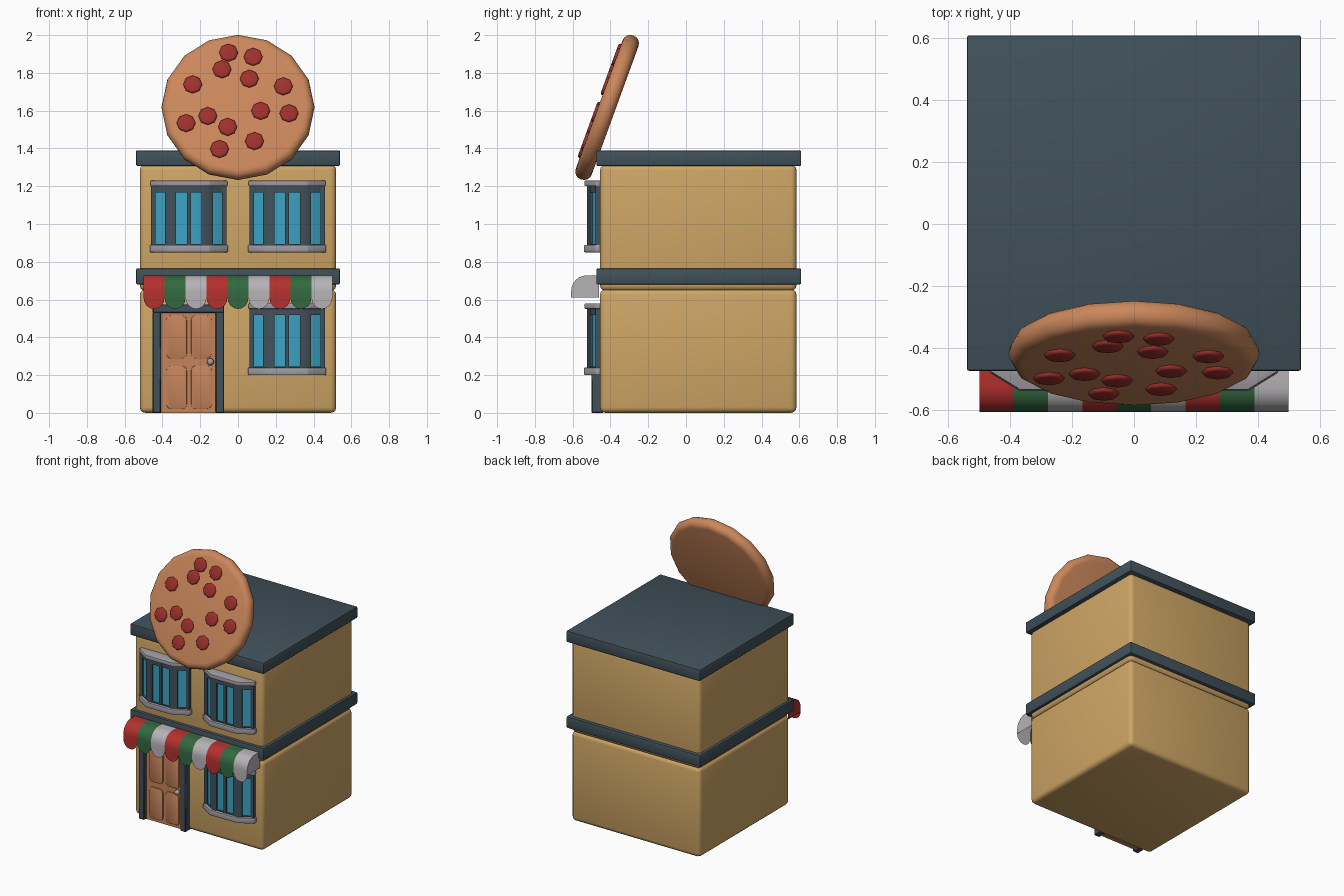
import bpy, bmesh, math
from mathutils import Matrix, Vector

if "Cube" in bpy.data.objects:
    bpy.data.objects.remove(bpy.data.objects["Cube"])


def mat(name, r, g, b):
    m = bpy.data.materials.new(name)
    m.diffuse_color = (r, g, b, 1)
    m.use_nodes = True
    m.node_tree.nodes["Principled BSDF"].inputs["Base Color"].default_value = m.diffuse_color
    return m


TAN = mat("tan wall", .62, .38, .13)
SLATE = mat("slate trim", .052, .082, .102)
CRUST = mat("pizza crust", .60, .245, .105)
PEPPER = mat("pepperoni red", .34, .03, .025)
RED = mat("awning red", .46, .03, .027)
GREEN = mat("awning green", .032, .14, .05)
WHITE = mat("awning white", .47, .45, .47)
STONE = mat("sill grey", .36, .34, .37)
WOOD = mat("door wood", .56, .23, .105)
GLASS = mat("window blue", .045, .37, .56)


def finish(name, bm, *mats, angle=40):
    bmesh.ops.recalc_face_normals(bm, faces=bm.faces[:])
    me = bpy.data.meshes.new(name)
    bm.to_mesh(me)
    bm.free()
    ob = bpy.data.objects.new(name, me)
    bpy.context.collection.objects.link(ob)
    for m in mats:
        me.materials.append(m)
    bpy.ops.object.select_all(action='DESELECT')
    bpy.context.view_layer.objects.active = ob
    ob.select_set(True)
    bpy.ops.object.shade_smooth_by_angle(angle=math.radians(angle))
    return ob


def box(name, m, x0, x1, y0, y1, z0, z1, bevel=0, seg=3):
    bm = bmesh.new()
    bmesh.ops.create_cube(bm, size=1)
    for v in bm.verts:
        v.co = Vector((x0 + (v.co.x + .5) * (x1 - x0), y0 + (v.co.y + .5) * (y1 - y0),
                       z0 + (v.co.z + .5) * (z1 - z0)))
    if bevel:
        bmesh.ops.bevel(bm, geom=bm.edges[:], offset=bevel, segments=seg,
                        profile=.5, affect='EDGES')
    return finish(name, bm, m)


def prism(name, m, pts, offset, bevel=0):
    """Extrude a closed outline of 3D points by an offset vector."""
    bm = bmesh.new()
    f = bm.faces.new([bm.verts.new(p) for p in pts])
    r = bmesh.ops.extrude_face_region(bm, geom=[f], use_keep_orig=True)
    bmesh.ops.translate(bm, vec=offset,
                        verts=[v for v in r['geom'] if isinstance(v, bmesh.types.BMVert)])
    if bevel:
        bmesh.ops.bevel(bm, geom=bm.edges[:], offset=bevel, segments=2,
                        profile=.5, affect='EDGES')
    return finish(name, bm, m)


# Walls, floor band and roof
box("lower_storey", TAN, -.52, .52, -.455, .585, 0, .655, .03)
box("upper_storey", TAN, -.52, .52, -.455, .585, .645, 1.315, .03)
box("floor_band", SLATE, -.54, .54, -.475, .61, .68, .765, .008, 2)
box("roof_slab", SLATE, -.54, .54, -.475, .61, 1.307, 1.39, .008, 2)


# Bay windows
def bay(cx, z, half, flat, edge, front):
    return [(cx - half, -.44, z), (cx - half, edge, z), (cx - flat, front, z),
            (cx + flat, front, z), (cx + half, edge, z), (cx + half, -.44, z)]


def window(tag, cx, z):
    prism("window_glass_" + tag, GLASS, bay(cx, z + .03, .19, .095, -.46, -.511), (0, 0, .30))
    prism("window_header_" + tag, SLATE, bay(cx, z + .318, .198, .1, -.465, -.522), (0, 0, .035))
    prism("window_base_" + tag, SLATE, bay(cx, z + .03, .198, .1, -.465, -.522), (0, 0, .015))
    prism("window_sill_" + tag, STONE, bay(cx, z, .207, .11, -.48, -.54), (0, 0, .04), .006)
    prism("window_cap_" + tag, STONE, bay(cx, z + .35, .204, .108, -.478, -.537), (0, 0, .03), .006)
    for s in (-1, 1):
        box("window_side_post_" + tag, SLATE, *sorted((cx + s * .176, cx + s * .2)),
            -.478, -.44, z + .03, z + .35)
        # angled corner post: one half on the front, one on the slanted side
        prism("window_corner_post_" + tag, SLATE,
              [(cx + s * x, y, z + .03) for x, y in
               ((.068, -.49), (.068, -.524), (.1, -.524), (.127, -.508), (.117, -.48))],
              (0, 0, .32))
    box("window_mullion_" + tag, SLATE, cx - .01, cx + .01, -.524, -.49, z + .03, z + .35)


window("upper_left", -.26, .85)
window("upper_right", .26, .85)
window("lower_right", .26, .20)

# Door with frame, raised panels and knob
box("door", WOOD, -.41, -.115, -.474, -.44, 0, .535)
for x in (-.452, -.118):
    box("door_post", SLATE, x, x + .044, -.5, -.44, 0, .535, .004, 1)
box("door_lintel", SLATE, -.452, -.074, -.5, -.44, .53, .575, .004, 1)
for px in (-.325, -.194):
    for pz in (.135, .402):
        pts = []
        for k, (sx, sz) in enumerate(((1, 1), (-1, 1), (-1, -1), (1, -1))):
            for j in range(4):
                a = math.pi / 2 * (k + j / 3)
                pts.append((px + sx * .03 + .024 * math.cos(a), -.47,
                            pz + sz * .09 + .024 * math.sin(a)))
        prism("door_panel", WOOD, pts, (0, -.013, 0), .003)
bm = bmesh.new()
bmesh.ops.create_uvsphere(bm, u_segments=12, v_segments=8, radius=.019,
                          matrix=Matrix.Translation((-.146, -.492, .27)))
finish("door_knob", bm, STONE, angle=60)

# Striped awning: thin curved sheet, scalloped hem and closed ends
N, W = 9, 1 / 9
prof = [(-.46, .728), (-.525, .728)]
prof += [(-.525 - .083 * math.sin(a), .645 + .083 * math.cos(a))
         for a in (math.pi / 2 * i / 6 for i in range(1, 7))]
prof.append((-.608, .61))
bm = bmesh.new()
for i in range(N):
    x0, x1 = -.5 + i * W, -.5 + (i + 1) * W
    faces = []
    for (ya, za), (yb, zb) in zip(prof, prof[1:]):
        faces.append([(x0, ya, za), (x1, ya, za), (x1, yb, zb), (x0, yb, zb)])
    faces.append([((x0 + x1) / 2 + W / 2 * math.cos(a), -.608, .61 - .06 * math.sin(a))
                  for a in (math.pi * k / 8 for k in range(9))])
    if i in (0, N - 1):
        x = x0 if i == 0 else x1
        faces.append([(x, y, z) for y, z in prof] + [(x, -.46, .61)])
    for pts in faces:
        bm.faces.new([bm.verts.new(p) for p in pts]).material_index = i % 3
bmesh.ops.remove_doubles(bm, verts=bm.verts[:], dist=.0005)
finish("awning", bm, RED, GREEN, WHITE)

# Leaning pizza sign
TILT = math.radians(20)
PLACE = Matrix.Translation((0, -.4175, 1.617)) @ Matrix.Rotation(math.pi / 2 - TILT, 4, 'X')


def disc(name, m, sides, r, depth, bevel, seg, place, both):
    bm = bmesh.new()
    bmesh.ops.create_cone(bm, cap_ends=True, segments=sides, radius1=r, radius2=r, depth=depth)
    rims = [e for e in bm.edges if abs(e.verts[0].co.z - e.verts[1].co.z) < 1e-5
            and (both or e.verts[0].co.z > 0)]
    bmesh.ops.bevel(bm, geom=rims, offset=bevel, segments=seg, profile=.5, affect='EDGES')
    bm.transform(place)
    return finish(name, bm, m, angle=50)


disc("pizza_base", CRUST, 16, .405, .09, .042, 4, PLACE, True)
for x, z in ((-.05, 1.908), (.08, 1.886), (-.085, 1.82), (.06, 1.77), (-.24, 1.74),
             (.24, 1.73), (-.16, 1.573), (.12, 1.60), (.27, 1.587), (-.275, 1.535),
             (-.055, 1.515), (.087, 1.44), (-.098, 1.398)):
    spot = PLACE @ Matrix.Translation((x, (z - 1.634) / math.cos(TILT), .046))
    disc("pepperoni", PEPPER, 8, .05, .024, .01, 2, spot, False)
